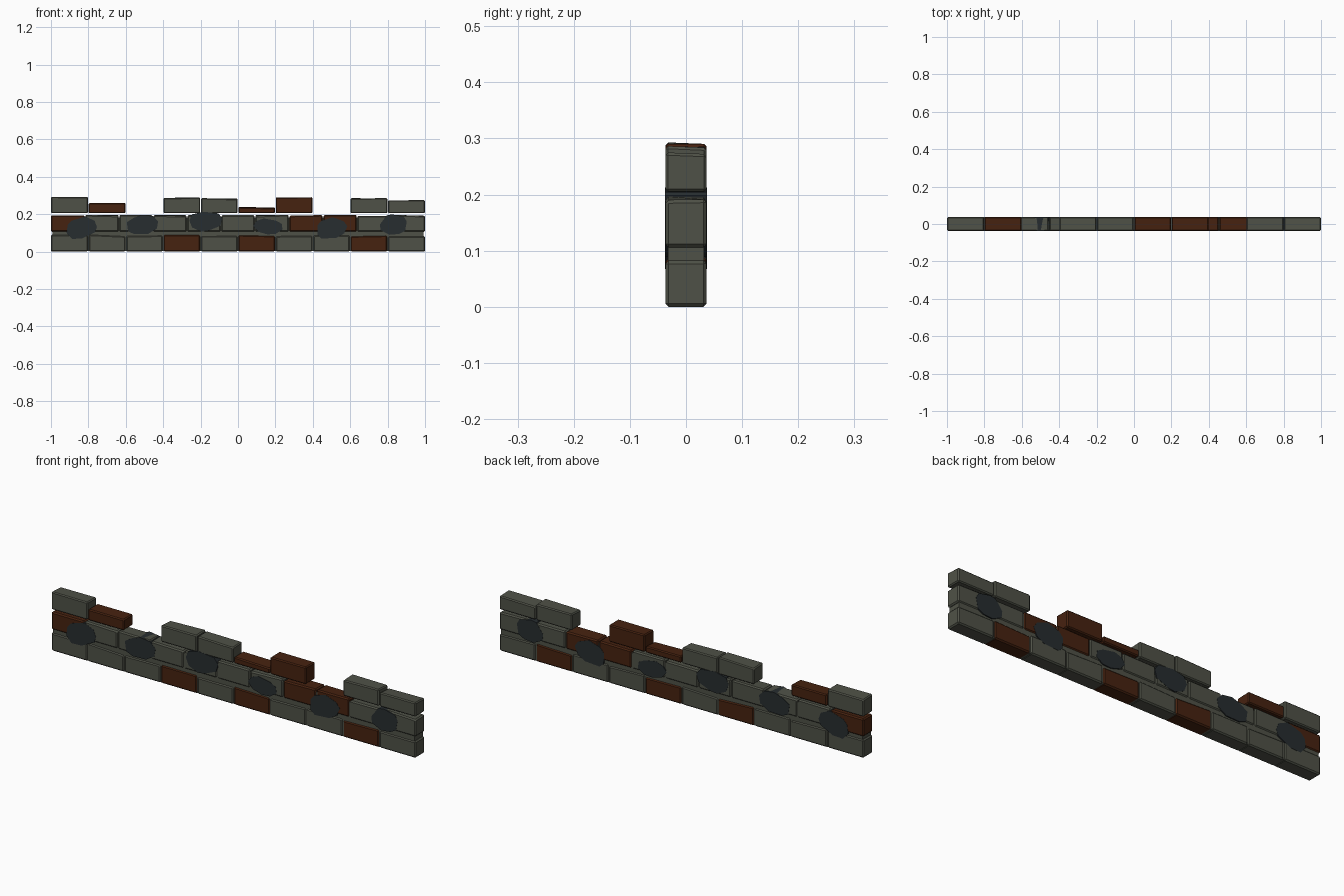
import bpy, bmesh, math, random

if "Cube" in bpy.data.objects:
    bpy.data.objects.remove(bpy.data.objects["Cube"])

random.seed(4)


def material(name, rgb):
    m = bpy.data.materials.new(name)
    m.diffuse_color = (*rgb, 1)
    m.use_nodes = True
    m.node_tree.nodes["Principled BSDF"].inputs["Base Color"].default_value = m.diffuse_color
    return m


GREY = material("grey brick", (0.078, 0.083, 0.063))
BROWN = material("brown brick", (0.062, 0.016, 0.005))
STONE = material("dark slate", (0.020, 0.026, 0.029))


def finish(bm, name, mat):
    bmesh.ops.recalc_face_normals(bm, faces=bm.faces)
    me = bpy.data.meshes.new(name)
    bm.to_mesh(me)
    bm.free()
    me.materials.append(mat)
    ob = bpy.data.objects.new(name, me)
    bpy.context.collection.objects.link(ob)
    return ob


def block(name, x0, x1, z0, z1, mat, depth=0.0735, wobble=0.004, bevel=0.006):
    """Chamfered box whose top corners are a little uneven."""
    bm = bmesh.new()
    bmesh.ops.create_cube(bm, size=1)
    for v in bm.verts:
        top = v.co.z > 0
        v.co.x = x1 if v.co.x > 0 else x0
        v.co.y *= depth
        v.co.z = z1 - random.uniform(0, wobble) if top else z0
    if bevel:
        bmesh.ops.bevel(bm, geom=bm.edges[:], offset=bevel, segments=1,
                        profile=0.5, affect='EDGES')
    return finish(bm, name, mat)


GAP = 0.002

# bottom course: ten bricks
for i in range(10):
    x = -1 + 0.2 * i
    block(f"bottom_brick_{i + 1}", x + GAP * (i > 0), x + 0.2 - GAP * (i < 9), 0.0, 0.092,
          BROWN if i in (3, 5, 8) else GREY, wobble=0.011)

# middle course: eleven narrower bricks
w = 2 / 11
for i in range(11):
    x = -1 + w * i
    block(f"middle_brick_{i + 1}", x + GAP * (i > 0), x + w - GAP * (i < 10), 0.106, 0.197,
          BROWN if i in (0, 7, 8) else GREY, wobble=0.007)

# broken top course: slot number, top height, colour
top = [(0, 0.296, GREY), (1, 0.262, BROWN), (3, 0.290, GREY), (4, 0.286, GREY),
       (5, 0.239, BROWN), (6, 0.291, BROWN), (8, 0.287, GREY), (9, 0.276, GREY)]
for slot, z, mat in top:
    x = -1 + 0.2 * slot
    block(f"top_brick_{slot + 1}", x + GAP * (slot > 0), x + 0.2 - GAP * (slot < 9),
          0.205, z, mat, wobble=0.007, bevel=0.005)

# mortar core filling the joints of the two lower courses
block("mortar_core", -0.992, 0.992, 0.002, 0.182, GREY, depth=0.064, wobble=0, bevel=0)

# rough stones set through the wall: x, z, width, height, lean
stones = [(-0.838, 0.125, 0.165, 0.118, 0.25), (-0.510, 0.143, 0.170, 0.104, 0.2),
          (-0.175, 0.162, 0.180, 0.108, 0.1), (0.160, 0.135, 0.150, 0.090, -0.25),
          (0.500, 0.124, 0.165, 0.118, 0.2), (0.832, 0.144, 0.145, 0.116, 0.1)]
for i, (cx, cz, sw, sh, lean) in enumerate(stones):
    bm = bmesh.new()
    ring = []
    n = 9
    for k in range(n):
        a = 2 * math.pi * (k + random.uniform(-0.25, 0.25)) / n + 0.2
        r = random.uniform(0.95, 1.08)
        dx, dz = r * math.cos(a) * sw / 2, r * math.sin(a) * sh / 2
        ring.append((cx + dx + lean * dz, cz + dz))
    front = [bm.verts.new((x, -0.0377, z)) for x, z in ring]
    back = [bm.verts.new((x, 0.0377, z)) for x, z in ring]
    bm.faces.new(front)
    bm.faces.new(back[::-1])
    for k in range(n):
        j = (k + 1) % n
        bm.faces.new((front[k], back[k], back[j], front[j]))
    finish(bm, f"inset_stone_{i + 1}", STONE)
